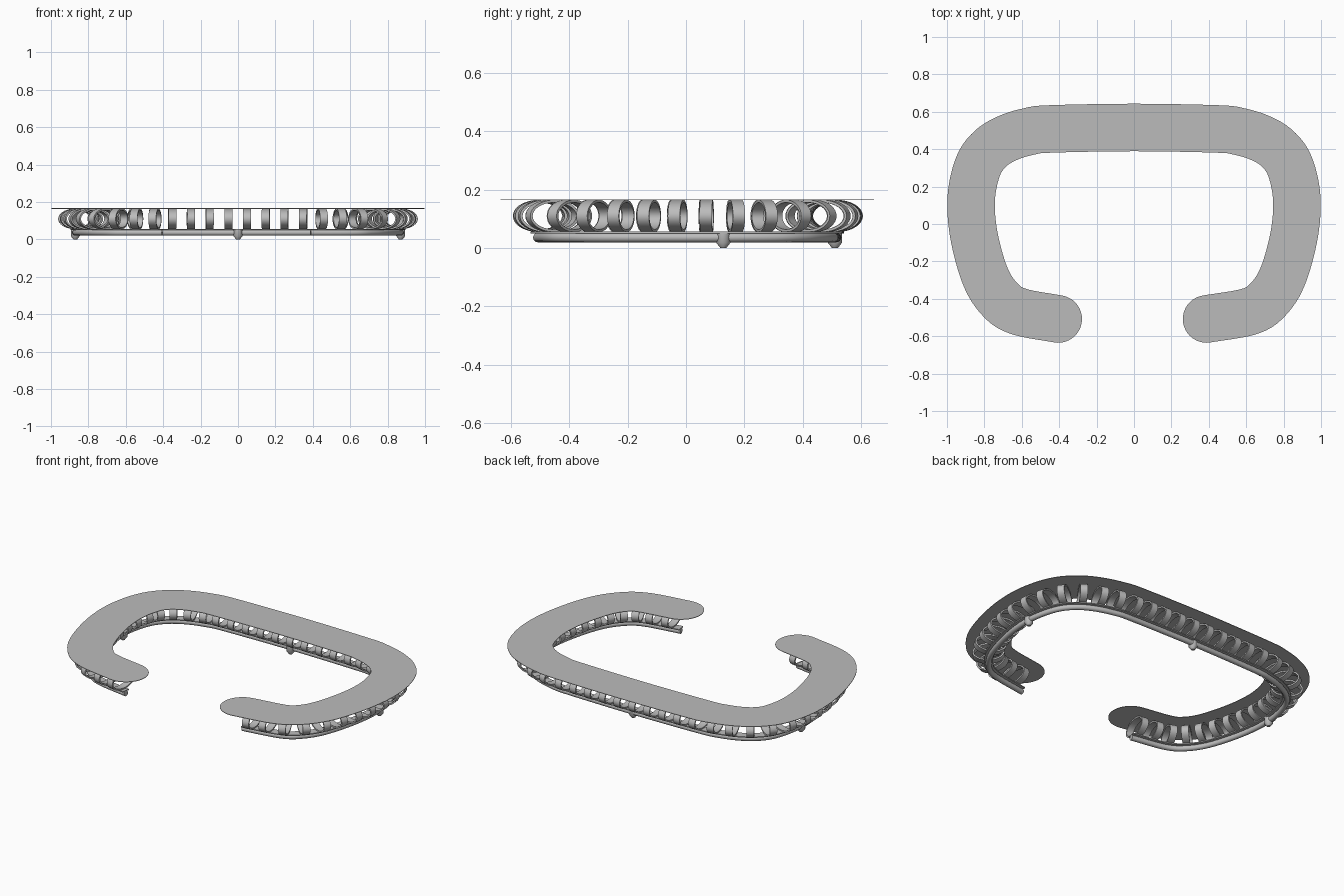
import bpy, bmesh, math
from mathutils import Vector

if "Cube" in bpy.data.objects:
    bpy.data.objects.remove(bpy.data.objects["Cube"])

grey = bpy.data.materials.new("mid_grey")
grey.use_nodes = True
grey.diffuse_color = (0.5, 0.5, 0.5, 1)
grey.node_tree.nodes["Principled BSDF"].inputs["Base Color"].default_value = (0.5, 0.5, 0.5, 1)

UP = Vector((0, 0, 1))


def finish(name, bm):
    bmesh.ops.recalc_face_normals(bm, faces=bm.faces)
    mesh = bpy.data.meshes.new(name)
    bm.to_mesh(mesh)
    bm.free()
    mesh.materials.append(grey)
    obj = bpy.data.objects.new(name, mesh)
    bpy.context.collection.objects.link(obj)
    bpy.ops.object.select_all(action='DESELECT')
    obj.select_set(True)
    bpy.context.view_layer.objects.active = obj
    bpy.ops.object.shade_smooth_by_angle(angle=math.radians(40))
    return obj


def catmull(p, steps=24):
    p = [2 * p[0] - p[1]] + p + [2 * p[-1] - p[-2]]
    out = []
    for a, b, c, d in zip(p, p[1:], p[2:], p[3:]):
        for i in range(steps):
            t = i / steps
            out.append(0.5 * (2 * b + (c - a) * t + (2 * a - 5 * b + 4 * c - d) * t ** 2
                              + (3 * b - a - 3 * c + d) * t ** 3))
    return out + [p[-2]]


def resample(p, count):
    dist = [0.0]
    for a, b in zip(p, p[1:]):
        dist.append(dist[-1] + (b - a).length)
    out, k = [], 0
    for i in range(count):
        s = dist[-1] * i / (count - 1)
        while k < len(p) - 2 and dist[k + 1] < s:
            k += 1
        out.append(p[k].lerp(p[k + 1], (s - dist[k]) / (dist[k + 1] - dist[k])))
    return out


def frames(p):
    """Points with their tangent and outward side direction."""
    out = []
    for i, v in enumerate(p):
        t = (p[min(i + 1, len(p) - 1)] - p[max(i - 1, 0)]).normalized()
        out.append((v, t, t.cross(UP)))
    return out


def sweep(name, path, profile):
    """Sweep a closed (side, height) profile along the path with flat ends."""
    bm = bmesh.new()
    rows = [[bm.verts.new(v + n * s + UP * h) for s, h in profile] for v, t, n in frames(path)]
    k = len(profile)
    for a, b in zip(rows, rows[1:]):
        for j in range(k):
            bm.faces.new((a[j], a[(j + 1) % k], b[(j + 1) % k], b[j]))
    bm.faces.new(rows[0])
    bm.faces.new(rows[-1])
    return finish(name, bm)


# Centre line: back middle round the side to the front end
half = [(0.45, 0.508), (0.56, 0.495), (0.67, 0.462), (0.765, 0.405), (0.833, 0.31),
        (0.87, 0.14), (0.856, -0.06), (0.795, -0.28), (0.715, -0.405), (0.615, -0.468)]
pts = ([(-0.405, -0.508)] + [(-x, y) for x, y in reversed(half)] + [(0, 0.516)]
       + half + [(0.388, -0.508)])
line = catmull([Vector((x, y, 0)) for x, y in pts])
path = resample(line, 180)

# Flat top sheet with rounded ends
W, TOP, THICK = 0.127, 0.167, 0.003
fr = frames(path)


def cap(f, direction):
    v, t, n = f
    return [v + W * (n * math.cos(a) * direction + t * math.sin(a) * direction)
            for a in (math.pi * i / 20 for i in range(1, 20))]


outline = [v + n * W for v, t, n in fr] + cap(fr[-1], 1)
outline += [v - n * W for v, t, n in reversed(fr)] + cap(fr[0], -1)
bm = bmesh.new()
face = bm.faces.new([bm.verts.new(v + UP * (TOP - THICK)) for v in outline])
geom = bmesh.ops.extrude_face_region(bm, geom=[face], use_keep_orig=True)["geom"]
bmesh.ops.translate(bm, vec=UP * THICK, verts=[g for g in geom if isinstance(g, bmesh.types.BMVert)])
finish("top_sheet", bm)

# Lower tube and the narrow strip resting on it
R = 0.016
sweep("lower_tube", path, [(R * math.cos(a), 0.036 + R * math.sin(a))
                           for a in (math.tau * i / 16 for i in range(16))])
sweep("support_strip", path, [(-0.025, 0.05), (0.025, 0.05), (0.025, 0.056), (-0.025, 0.056)])

# Row of oval bands standing across the path
SEG, BAND, WALL = 36, 0.021, 0.009
A, B, MID = 0.09, 0.055, 0.11
bm = bmesh.new()
for v, t, n in frames(resample(line, 401))[4:-4:10]:
    rows = []
    for i in range(SEG):
        a = math.tau * i / SEG
        rows.append([bm.verts.new(v + t * s + n * (A - w) * math.cos(a)
                                  + UP * (MID + (B - w) * math.sin(a)))
                     for s, w in ((-BAND, 0), (BAND, 0), (BAND, WALL), (-BAND, WALL))])
    for i in range(SEG):
        p, q = rows[i], rows[(i + 1) % SEG]
        for j in range(4):
            bm.faces.new((p[j], p[(j + 1) % 4], q[(j + 1) % 4], q[j]))
finish("oval_bands", bm)

# Small tapered feet
for name, x, y in (("back_foot", 0, 0.51), ("left_foot", 0.87, 0.128), ("right_foot", -0.87, 0.128)):
    bm = bmesh.new()
    prev = None
    for r, z in ((0.024, 0.052), (0.024, 0.018), (0.01, 0.0)):
        ring = [bm.verts.new((x + r * math.cos(math.tau * i / 20), y + r * math.sin(math.tau * i / 20), z))
                for i in range(20)]
        if prev:
            for i in range(20):
                j = (i + 1) % 20
                bm.faces.new((prev[i], prev[j], ring[j], ring[i]))
        else:
            bm.faces.new(ring)
        prev = ring
    bm.faces.new(prev)
    finish(name, bm)
